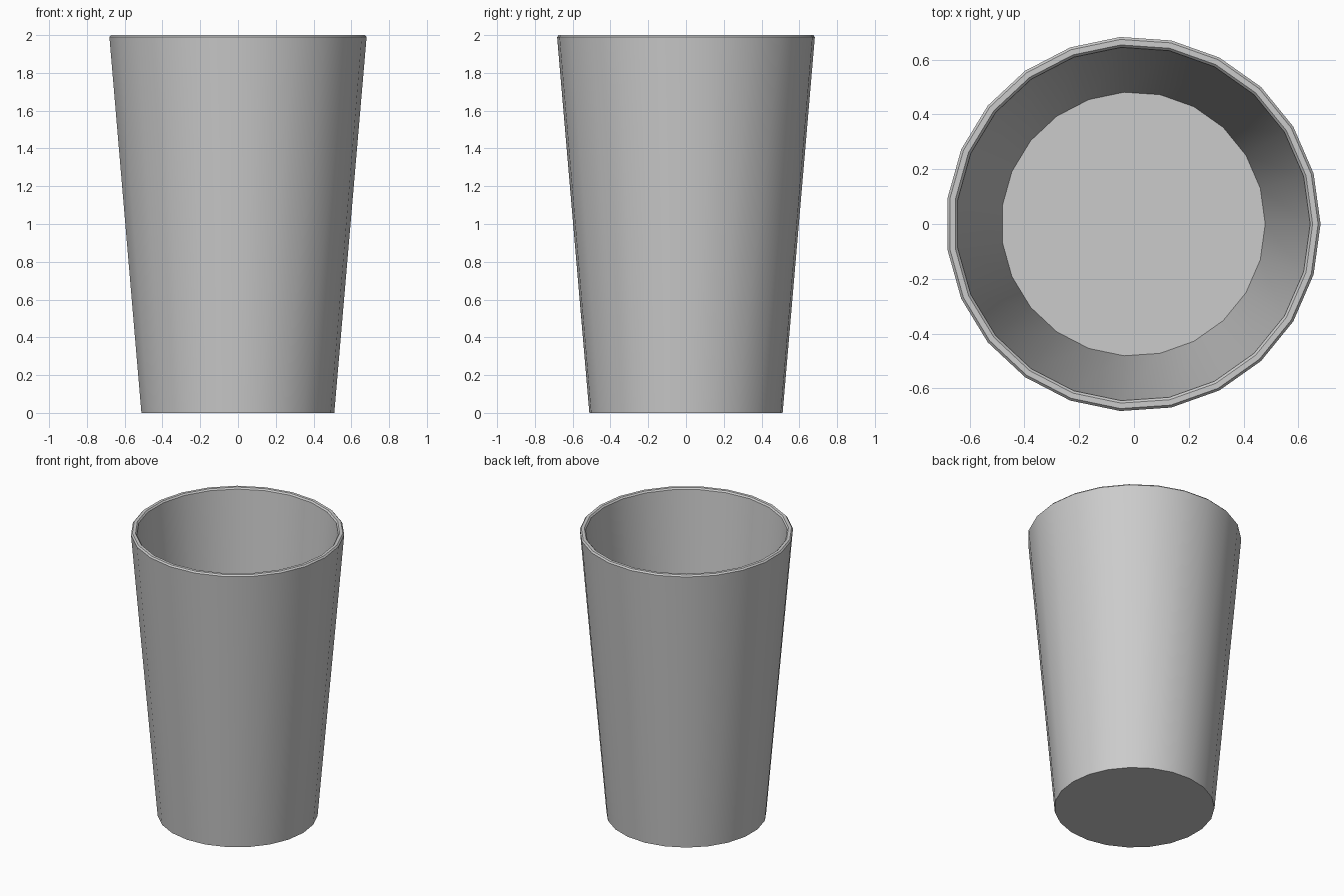
import bpy, bmesh, math

if "Cube" in bpy.data.objects:
    bpy.data.objects.remove(bpy.data.objects["Cube"])

SIDES = 23
# (radius, height) from the base, over the rim, down to the inner floor
PROFILE = [(0.513, 0.0), (0.684, 1.99), (0.675, 2.0),
           (0.655, 2.0), (0.646, 1.99), (0.482, 0.04)]

bm = bmesh.new()
shift = 0.5 * PROFILE[1][0] * (1 - math.cos(math.pi / SIDES))  # centres the odd-sided outline

# Stacked rings
rings = []
for r, z in PROFILE:
    angles = [2 * math.pi * i / SIDES for i in range(SIDES)]
    rings.append([bm.verts.new((r * math.cos(a) - shift, r * math.sin(a), z)) for a in angles])

# Walls and rim
for low, high in zip(rings, rings[1:]):
    for i in range(SIDES):
        j = (i + 1) % SIDES
        bm.faces.new((low[i], low[j], high[j], high[i]))

# Underside and inner floor
bm.faces.new(rings[0][::-1])
bm.faces.new(rings[-1])
bmesh.ops.recalc_face_normals(bm, faces=bm.faces)

mesh = bpy.data.meshes.new("cup")
bm.to_mesh(mesh)
bm.free()
cup = bpy.data.objects.new("cup", mesh)
bpy.context.collection.objects.link(cup)

# Smooth walls, crisp rim and base
bpy.context.view_layer.objects.active = cup
cup.select_set(True)
bpy.ops.object.shade_smooth_by_angle(angle=math.radians(30))
